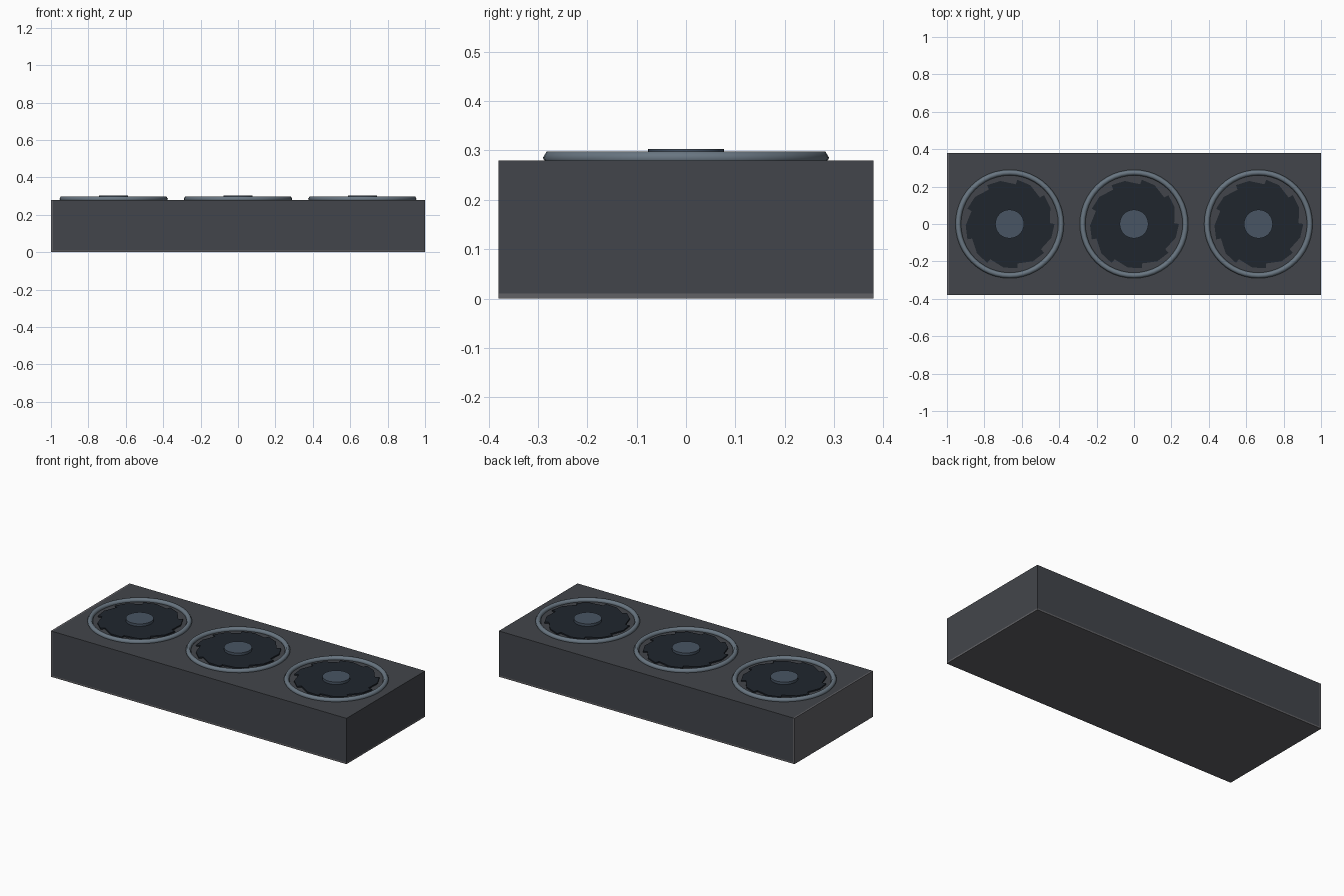
import bpy, bmesh, math

if "Cube" in bpy.data.objects:
    bpy.data.objects.remove(bpy.data.objects["Cube"])


def material(name, rgb):
    m = bpy.data.materials.new(name)
    m.diffuse_color = (*rgb, 1)
    m.use_nodes = True
    m.node_tree.nodes["Principled BSDF"].inputs["Base Color"].default_value = m.diffuse_color
    return m


SHROUD = material("shroud_grey", (0.055, 0.06, 0.07))
METAL = material("plate_grey", (0.12, 0.12, 0.13))
RIM = material("rim_blue_grey", (0.14, 0.18, 0.22))
BLADE = material("blade_dark", (0.014, 0.019, 0.027))
HUB = material("hub_blue_grey", (0.065, 0.09, 0.125))


def finish(name, mat, smooth=False):
    o = bpy.context.object
    o.name = name
    o.data.materials.append(mat)
    if smooth:
        bpy.ops.object.shade_smooth_by_angle(angle=math.radians(65))
    return o


def box(name, lo, hi, mat):
    bpy.ops.mesh.primitive_cube_add(size=1, location=[(a + b) / 2 for a, b in zip(lo, hi)])
    bpy.context.object.scale = [b - a for a, b in zip(lo, hi)]
    bpy.ops.object.transform_apply(location=False, rotation=False, scale=True)
    return finish(name, mat)


def blade_ring(name, x, count=9, r_out=0.24, r_in=0.215):
    # Overlapping blades read as a disc with a saw-tooth rim
    bm = bmesh.new()
    step = 2 * math.pi / count
    verts = []
    for i in range(count):
        for t, r in ((0.0, r_out), (0.45, 0.235), (0.97, r_in)):
            a = -(i + t) * step + math.radians(80)
            verts.append(bm.verts.new((r * math.cos(a), r * math.sin(a), 0)))
    face = bm.faces.new(verts)
    top = bmesh.ops.extrude_face_region(bm, geom=[face])["geom"]
    bmesh.ops.translate(bm, vec=(0, 0, 0.012),
                        verts=[g for g in top if isinstance(g, bmesh.types.BMVert)])
    bmesh.ops.recalc_face_normals(bm, faces=bm.faces)
    mesh = bpy.data.meshes.new(name)
    bm.to_mesh(mesh)
    bm.free()
    o = bpy.data.objects.new(name, mesh)
    o.location = (x, 0, 0.276)
    mesh.materials.append(BLADE)
    bpy.context.collection.objects.link(o)


# Main housing with a base plate and a bracket on the left end
box("shroud", (-0.99, -0.38, 0.01), (1, 0.38, 0.28), SHROUD)
box("back_plate", (-0.99, -0.38, 0), (1, 0.38, 0.01), METAL)
box("end_bracket", (-1, -0.38, 0), (-0.99, 0.38, 0.28), METAL)

# Three fans: rim, blades, hub
for n, x in (("left", -0.665), ("middle", 0), ("right", 0.665)):
    bpy.ops.mesh.primitive_torus_add(location=(x, 0, 0.285), major_radius=0.275,
                                     minor_radius=0.015, major_segments=48, minor_segments=6)
    finish(f"{n}_fan_rim", RIM, True)
    blade_ring(f"{n}_fan_blades", x)
    bpy.ops.mesh.primitive_cylinder_add(vertices=32, radius=0.077, depth=0.033,
                                        location=(x, 0, 0.2865))
    finish(f"{n}_fan_hub", HUB, True)
